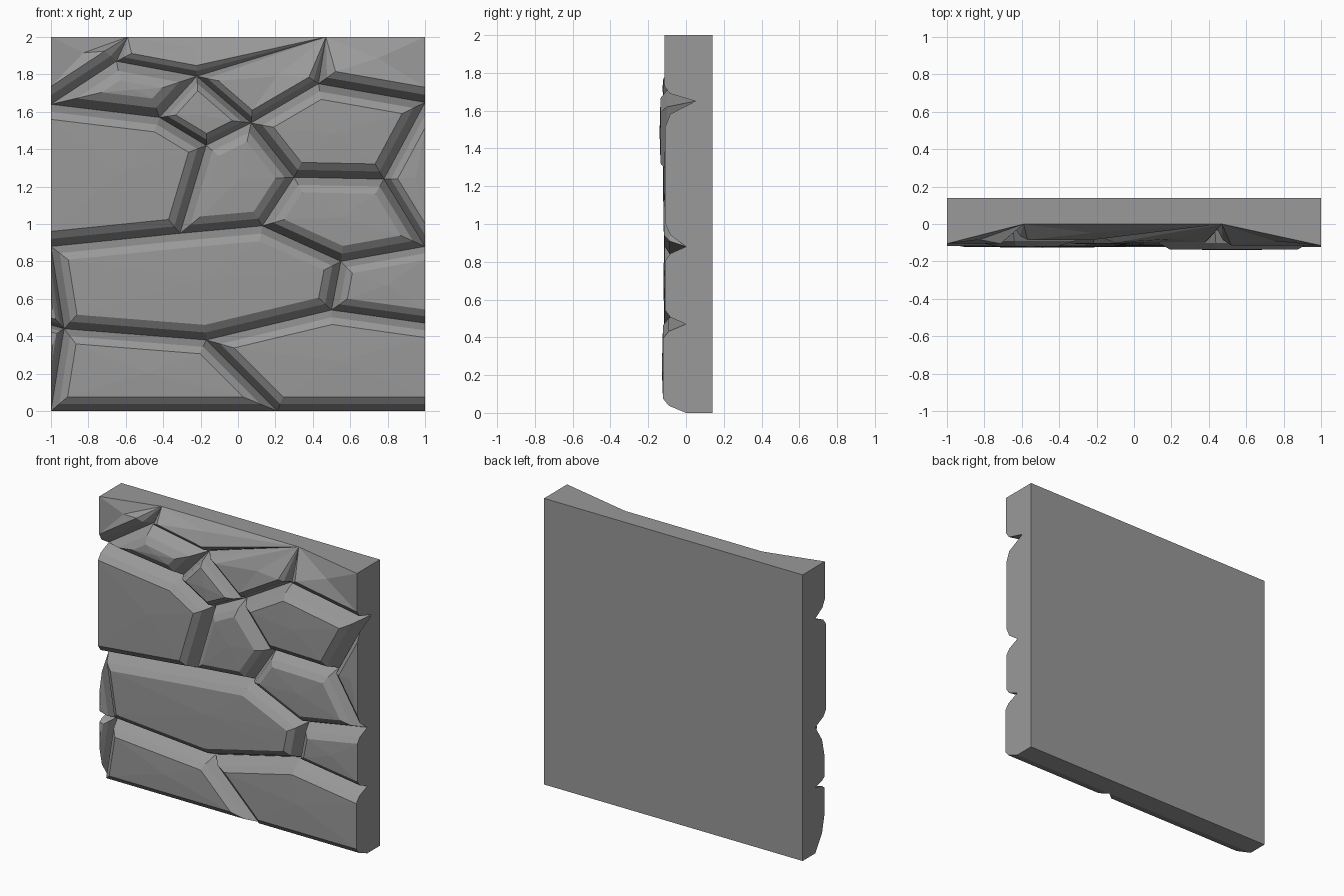
import bpy, bmesh
from mathutils import Vector

if "Cube" in bpy.data.objects:
    bpy.data.objects.remove(bpy.data.objects["Cube"])

BACK = 0.14

# Joints where the mortar grooves meet (x, z)
N = dict(
    A=(-1, 2), p=(-.59, 2), q=(.47, 2), B=(1, 2),
    a=(-1, 1.64), t=(-.65, 1.87), T=(-.22, 1.79), b=(-.42, 1.57),
    c=(.07, 1.54), d=(-.17, 1.42), e=(.43, 1.75), f=(1, 1.65),
    g=(.78, 1.24), h=(.30, 1.25), j=(-.31, .95), k=(-1, .88),
    l=(.13, .99), i=(1, .88), n=(.55, .80), o=(.50, .54),
    r=(-.17, .38), s=(-.93, .44), m=(-1, .46), w=(1, .47),
    u=(.21, 0), v=(-1, 0), C=(1, 0))
DEEP = {'f': .05}          # groove joints cut deeper than y = 0
PINNED = 'pq'              # joints on the top edge where stones taper to nothing

# Stones: joints round the outline, thickness, chamfer width factor
STONES = [
    ('Apta', .105, 1), ('pqTt', .085, .7), ('qBfe', .115, 1), ('TqeC'.replace('C', 'c'), .10, .7),
    ('atTb', .12, 1.2), ('bTcd', .105, .7), ('cefgh', .135, 1),
    ('abdjk', .118, 1), ('dchlj', .108, 1), ('fig', .11, .8),
    ('lhgin', .115, 1), ('kjlnors', .115, 1), ('niwo', .11, .9),
    ('ksm', .10, .45), ('msv', .10, .45), ('sruv', .122, .95), ('rowCu', .122, .95)]


def on_border(p, q):
    """Stones are cut off flat at the sides and top of the panel."""
    return (p.x == q.x and abs(p.x) == 1) or (p.y == q.y == 2)


def inset(pts, dist):
    """Shift every groove edge inward and intersect neighbouring edges."""
    count = len(pts)
    area = sum(pts[i - 1].cross(pts[i]) for i in range(count))
    side = 1 if area > 0 else -1
    lines = []
    for i in range(count):
        p, q = pts[i], pts[(i + 1) % count]
        nrm = Vector((p.y - q.y, q.x - p.x)).normalized() * side
        lines.append((nrm, nrm.dot(p) + (0 if on_border(p, q) else dist)))
    out = []
    for i in range(count):
        (n1, d1), (n2, d2) = lines[i - 1], lines[i]
        det = n1.cross(n2)
        if abs(det) < 1e-4:
            out.append(pts[i] + n2 * (d2 - n2.dot(pts[i])))
        else:
            out.append(Vector((d1 * n2.y - d2 * n1.y, n1.x * d2 - n2.x * d1)) / det)
    return out


bm = bmesh.new()


def add_stone(names, thick, width):
    """Outline in the groove, two chamfer rings, then a faintly domed front."""
    pts = [Vector(N[c]) for c in names]
    rings = [[(p.x, DEEP.get(c, 0), p.y) for c, p in zip(names, pts)]]
    for dist, share in ((.04, .75), (.08, 1)):
        ring = []
        for c, p0, p in zip(names, pts, inset(pts, dist * width)):
            ring.append((p0.x, 0, p0.y) if c in PINNED else (p.x, -thick * share, p.y))
        rings.append(ring)
    rings = [[bm.verts.new(co) for co in ring] for ring in rings]
    count = len(names)
    for low, high in zip(rings, rings[1:]):
        for i in range(count):
            k = (i + 1) % count
            bm.faces.new((low[i], low[k], high[k], high[i]))
    mid = sum((v.co for v in rings[-1]), Vector()) / count
    top = bm.verts.new(mid - Vector((0, .005, 0)))
    for i in range(count):
        bm.faces.new((rings[-1][i], rings[-1][(i + 1) % count], top))


for stone in STONES:
    add_stone(*stone)
bmesh.ops.remove_doubles(bm, verts=bm.verts, dist=.0005)

# Slab behind the stones: extrude the panel rim to the back and close it
rim = [e for e in bm.edges if e.is_boundary]
made = bmesh.ops.extrude_edge_only(bm, edges=rim)['geom']
for vert in (g for g in made if isinstance(g, bmesh.types.BMVert)):
    vert.co.y = BACK
back = [g for g in made if isinstance(g, bmesh.types.BMEdge) and g.is_boundary]
bmesh.ops.contextual_create(bm, geom=back)
bmesh.ops.recalc_face_normals(bm, faces=bm.faces)

mesh = bpy.data.meshes.new("stone_wall_panel")
bm.to_mesh(mesh)
bm.free()
panel = bpy.data.objects.new("stone_wall_panel", mesh)
bpy.context.collection.objects.link(panel)

# One grey for the whole panel
grey = bpy.data.materials.new("stone grey")
grey.diffuse_color = (.32, .32, .32, 1)
grey.use_nodes = True
grey.node_tree.nodes["Principled BSDF"].inputs["Base Color"].default_value = grey.diffuse_color
mesh.materials.append(grey)
